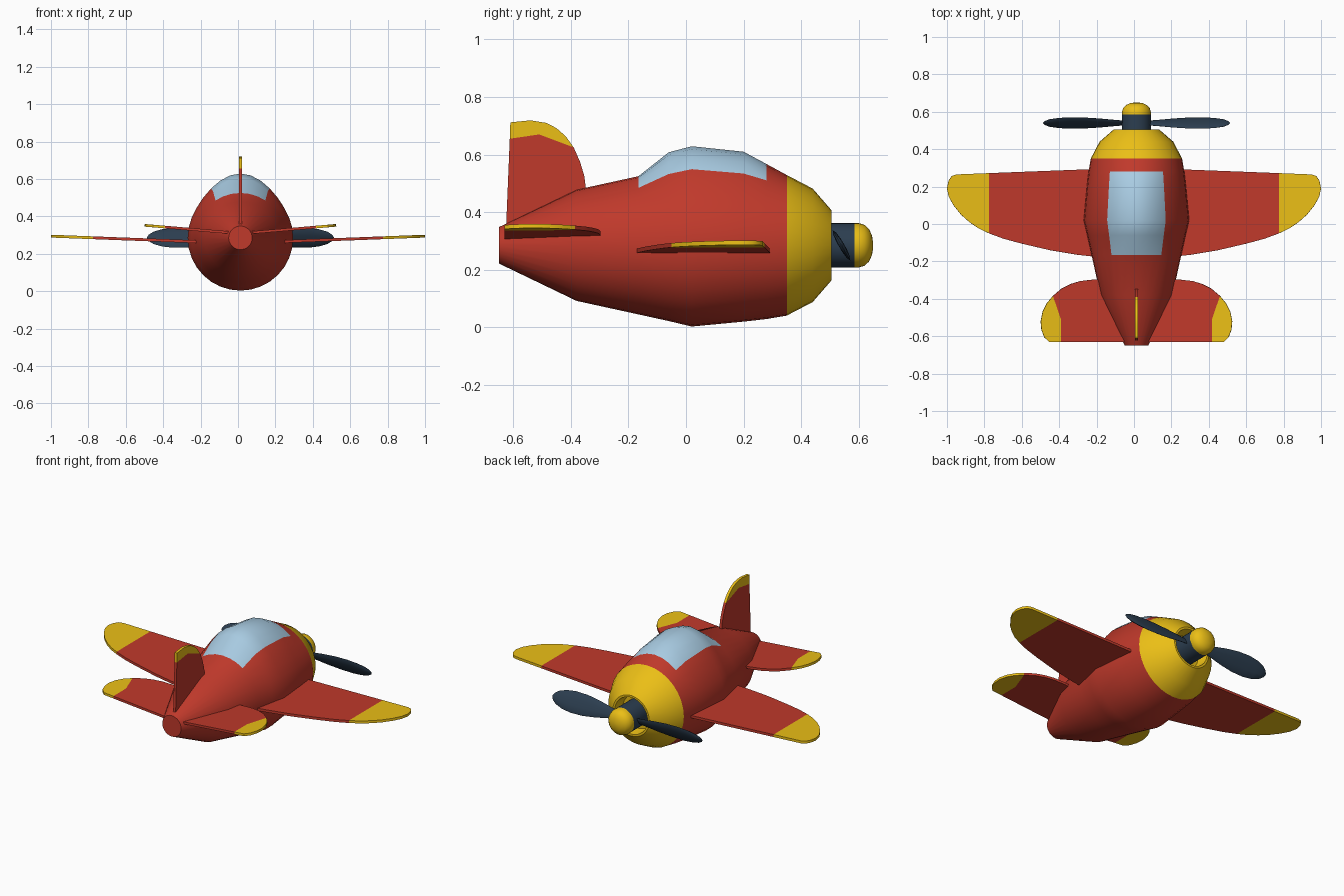
import bpy, bmesh
from math import sin, cos, pi, radians
from mathutils import Vector

if "Cube" in bpy.data.objects:
    bpy.data.objects.remove(bpy.data.objects["Cube"])

CX, CZ, N = 0.013, 0.285, 32


def material(name, rgb):
    m = bpy.data.materials.new(name)
    m.diffuse_color = (*rgb, 1)
    m.use_nodes = True
    m.node_tree.nodes["Principled BSDF"].inputs["Base Color"].default_value = m.diffuse_color
    return m


RED = material("red", (0.527, 0.041, 0.024))
YELLOW = material("yellow", (0.83, 0.52, 0.008))
DARK = material("dark", (0.025, 0.048, 0.08))
GLASS = material("glass", (0.397, 0.604, 0.768))


def finish(bm, name, mats):
    bmesh.ops.recalc_face_normals(bm, faces=bm.faces)
    me = bpy.data.meshes.new(name)
    bm.to_mesh(me)
    bm.free()
    ob = bpy.data.objects.new(name, me)
    bpy.context.collection.objects.link(ob)
    for m in mats:
        me.materials.append(m)
    me.shade_smooth()
    me.set_sharp_from_angle(angle=radians(38))
    return ob


def loft(name, rings, mats, cap_start=True, cap_end=True, glass=None):
    """Rings along y: (y, radius, hump raised at the top)."""
    bm = bmesh.new()
    loops = []
    for y, r, hump in rings:
        loop = []
        for i in range(N):
            a = 2 * pi * i / N
            d = min(a, 2 * pi - a) / radians(66)
            lift = hump * (1 - d * d * (3 - 2 * d)) if d < 1 else 0
            loop.append(bm.verts.new((CX + r * sin(a), y, CZ + r * cos(a) + lift)))
        loops.append(loop)
    for k in range(len(rings) - 1):
        for i in range(N):
            j = (i + 1) % N
            f = bm.faces.new((loops[k][i], loops[k][j], loops[k + 1][j], loops[k + 1][i]))
            mid = (rings[k][0] + rings[k + 1][0]) / 2
            if glass and glass[0] < mid < glass[1] and (i < 3 or i >= N - 3):
                f.material_index = 1
    if cap_start:
        bm.faces.new(loops[0])
    if cap_end:
        bm.faces.new(loops[-1])
    return finish(bm, name, mats)


def plate(name, outline, thick, place, mat):
    """Flat outline mapped to 3D by place(u, v), given a thickness."""
    bm = bmesh.new()
    pts = [Vector(place(u, v)) for u, v in outline]
    normal = (pts[1] - pts[0]).cross(pts[2] - pts[0]).normalized()
    low = [bm.verts.new(p - normal * thick / 2) for p in pts]
    top = [bm.verts.new(p + normal * thick / 2) for p in pts]
    bm.faces.new(low)
    bm.faces.new(top)
    for i in range(len(pts)):
        j = (i + 1) % len(pts)
        bm.faces.new((low[i], low[j], top[j], top[i]))
    return finish(bm, name, [mat])


# Fuselage with the raised cockpit glass
loft("fuselage", [(-0.65, 0.063, 0), (-0.38, 0.193, 0), (-0.165, 0.24, 0),
                  (-0.06, 0.263, 0.06), (0.02, 0.282, 0.062), (0.2, 0.265, 0.06),
                  (0.28, 0.256, 0.026), (0.35, 0.244, 0)],
     [RED, GLASS], cap_end=False, glass=(-0.165, 0.28))

# Engine cowl with recessed opening
loft("engine_cowl", [(0.35, 0.244, 0), (0.44, 0.197, 0), (0.505, 0.122, 0),
                     (0.505, 0.11, 0), (0.44, 0.1, 0)], [YELLOW], cap_start=False)

# Propeller hub and spinner
loft("propeller_hub", [(0.43, 0.077, 0), (0.585, 0.077, 0)], [DARK])
loft("spinner", [(0.583, 0.077, 0), (0.6, 0.077, 0), (0.62, 0.071, 0), (0.636, 0.056, 0),
                 (0.646, 0.033, 0), (0.65, 0.008, 0)], [YELLOW])

# Propeller blades, pitched and lens-shaped
BLADE = [(0.05, 0.022), (0.12, 0.032), (0.2, 0.048), (0.28, 0.059), (0.36, 0.061),
         (0.42, 0.053), (0.465, 0.038), (0.49, 0.02), (0.499, 0.004)]
for side, label in ((1, "right"), (-1, "left")):
    bm = bmesh.new()
    loops = []
    for r, w in BLADE:
        loop = []
        for i in range(10):
            a = 2 * pi * i / 10
            c, t = w * cos(a), 0.01 * sin(a) * min(1, w / 0.04)
            y, z = 0.5 * c + 0.866 * t, -0.866 * c + 0.5 * t
            loop.append(bm.verts.new((CX + side * r, 0.54 + y, CZ + side * z)))
        loops.append(loop)
    for p, q in zip(loops, loops[1:]):
        for i in range(10):
            j = (i + 1) % 10
            bm.faces.new((p[i], p[j], q[j], q[i]))
    bm.faces.new(loops[0])
    bm.faces.new(loops[-1])
    finish(bm, f"{label}_propeller_blade", [DARK])

# Wings and tailplane, mirrored left and right
WING = [(0.18, 0.295), (0.775, 0.272), (0.775, -0.05), (0.7, -0.078), (0.6, -0.105),
        (0.45, -0.14), (0.3, -0.165), (0.18, -0.178)]
WING_TIP = [(0.775, 0.272), (0.95, 0.265), (0.975, 0.256), (0.992, 0.23), (1.0, 0.19),
            (0.99, 0.145), (0.965, 0.1), (0.925, 0.05), (0.88, 0.01), (0.83, -0.024), (0.775, -0.05)]
TAIL = [(0.04, -0.3), (0.23, -0.297), (0.3, -0.305), (0.35, -0.32), (0.4, -0.345), (0.447, -0.385),
        (0.404, -0.51), (0.404, -0.63), (0.04, -0.63)]
TAIL_TIP = [(0.447, -0.385), (0.48, -0.425), (0.502, -0.47), (0.512, -0.52), (0.508, -0.565),
            (0.493, -0.605), (0.467, -0.63), (0.404, -0.63), (0.404, -0.51)]
for s, label in ((1, "right"), (-1, "left")):
    wing = lambda u, v: (s * u, v, 0.256 + 0.038 * u)
    tail = lambda u, v: (CX + s * u, v, 0.308 + 0.086 * u)
    plate(f"{label}_wing", WING, 0.015, wing, RED)
    plate(f"{label}_wing_tip", WING_TIP, 0.015, wing, YELLOW)
    plate(f"{label}_tailplane", TAIL, 0.014, tail, RED)
    plate(f"{label}_tailplane_tip", TAIL_TIP, 0.014, tail, YELLOW)

# Tail fin
fin = lambda u, v: (CX, u, v)
plate("tail_fin", [(-0.625, 0.34), (-0.612, 0.655), (-0.51, 0.67), (-0.39, 0.625),
                   (-0.368, 0.575), (-0.353, 0.525), (-0.345, 0.46), (-0.4, 0.4)], 0.016, fin, RED)
plate("tail_fin_tip", [(-0.612, 0.655), (-0.61, 0.712), (-0.54, 0.719), (-0.485, 0.71),
                       (-0.45, 0.692), (-0.418, 0.664), (-0.39, 0.625), (-0.51, 0.67)], 0.016, fin, YELLOW)
